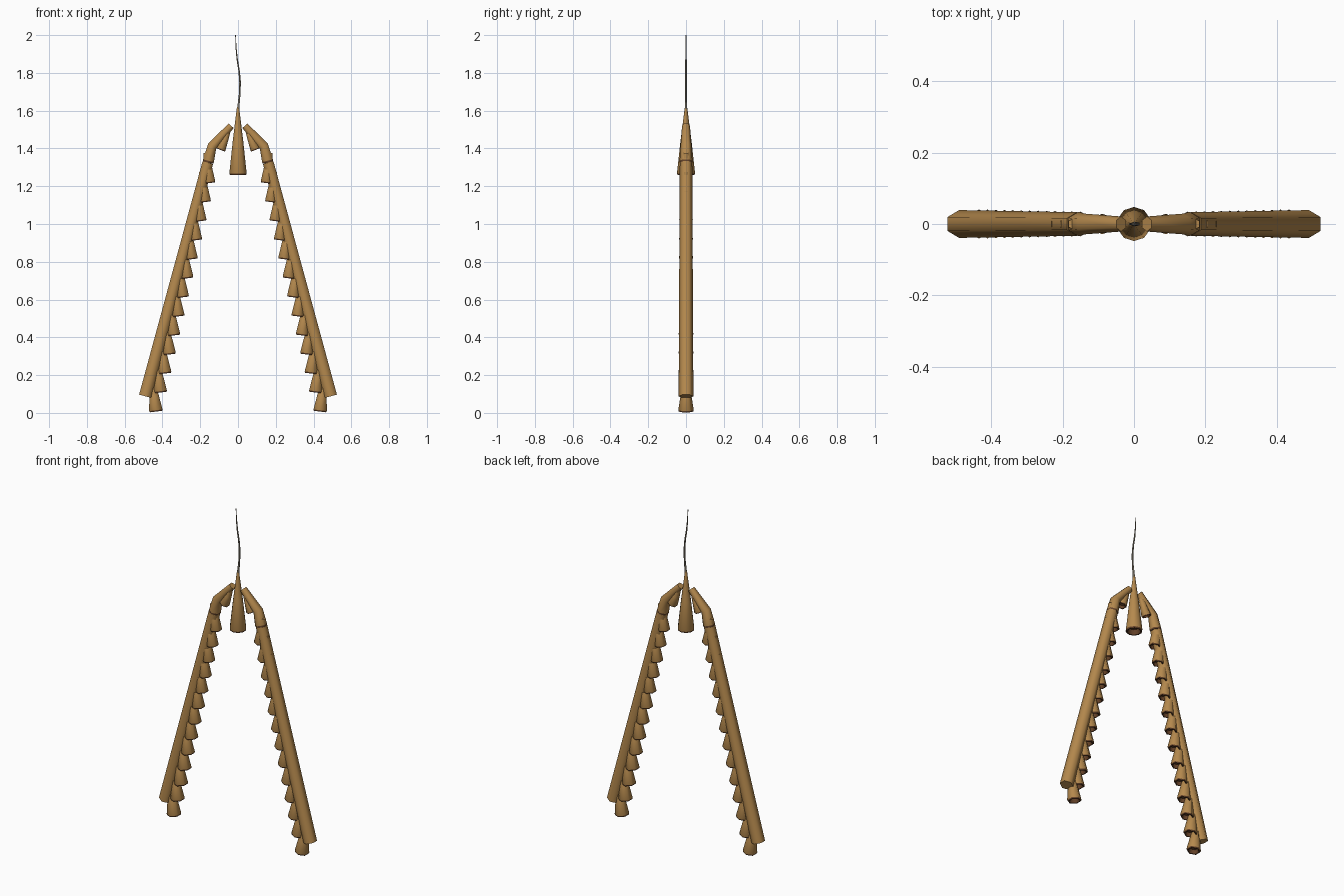
import bpy, bmesh, math
from mathutils import Vector

if "Cube" in bpy.data.objects:
    bpy.data.objects.remove(bpy.data.objects["Cube"], do_unlink=True)


def material(name, rgb, roughness=0.6):
    m = bpy.data.materials.new(name)
    m.diffuse_color = (*rgb, 1)
    m.use_nodes = True
    node = m.node_tree.nodes["Principled BSDF"]
    node.inputs["Base Color"].default_value = (*rgb, 1)
    node.inputs["Roughness"].default_value = roughness
    return m


TAN = material("warm tan", (0.46, 0.25, 0.075))
BROWN = material("dark brown", (0.13, 0.055, 0.022))
GREY = material("stem grey", (0.24, 0.21, 0.16))


def tube(name, path, radii, sides, mats, axis=None, dark_from=None):
    """Loft polygon rings along a path of (x, z) points, with closed ends."""
    pts = [Vector((x, 0, z)) for x, z in path]
    bm = bmesh.new()
    rings = []
    for i, (p, r) in enumerate(zip(pts, radii)):
        t = axis or (pts[min(i + 1, len(pts) - 1)] - pts[max(i - 1, 0)]).normalized()
        u = Vector((0, 1, 0))
        v = t.cross(u)
        angles = [math.tau * k / sides for k in range(sides)]
        rings.append([bm.verts.new(p + r * (u * math.cos(a) + v * math.sin(a))) for a in angles])
    for i in range(len(rings) - 1):
        a, b = rings[i], rings[i + 1]
        for k in range(sides):
            n = (k + 1) % sides
            f = bm.faces.new((a[k], a[n], b[n], b[k]))
            f.smooth = True
            if dark_from is not None and i >= dark_from:
                f.material_index = 1
    bm.faces.new(rings[0])
    end = bm.faces.new(rings[-1])
    if dark_from is not None:
        end.material_index = 1
    bmesh.ops.recalc_face_normals(bm, faces=bm.faces)
    mesh = bpy.data.meshes.new(name)
    bm.to_mesh(mesh)
    bm.free()
    for m in mats:
        mesh.materials.append(m)
    mesh.set_sharp_from_angle(angle=math.radians(62))
    obj = bpy.data.objects.new(name, mesh)
    bpy.context.collection.objects.link(obj)
    return obj


def bell(name, top, bottom, r_top, r, sides):
    """Tapered bell with a turned-in dark lip and a hollow mouth."""
    a, b = Vector(top), Vector(bottom)
    down = (b - a).normalized()
    path = [a, a.lerp(b, 0.5), b - down * r * 0.18, b, b, b - down * r * 0.6]
    radii = [r_top, r_top + (r - r_top) * 0.55, r, r * 0.93, r * 0.78, r * 0.6]
    tube(name, path, radii, sides, [TAN, BROWN], Vector((down.x, 0, down.y)), 2)


# Central bell and the wavy stem above it
bell("central_bell", (0, 1.62), (0, 1.26), 0.006, 0.048, 10)
stem = [(-0.013, 2.0), (-0.011, 1.94), (-0.004, 1.87), (0.006, 1.81), (0.011, 1.75),
        (0.009, 1.69), (0.004, 1.64), (0, 1.6)]
tube("top_stem", stem, [0.002, 0.003, 0.004, 0.0045, 0.005, 0.005, 0.006, 0.007], 6, [GREY])

BELLS = 13
for side, s in (("left", 1), ("right", -1)):
    # Long straight arm
    tube(f"{side}_arm", [(s * 0.16, 1.325), (s * 0.491, 0.088)], [0.033, 0.039], 6, [TAN])

    # Bent shoulder with a dark lower lip
    shoulder = [(s * 0.036, 1.52), (s * 0.137, 1.412), (s * 0.156, 1.335), (s * 0.158, 1.325)]
    tube(f"{side}_shoulder", shoulder, [0.021, 0.029, 0.034, 0.033], 6, [TAN, BROWN], None, 2)

    # Small bell under the shoulder
    bell(f"{side}_shoulder_bell", (s * 0.045, 1.51), (s * 0.092, 1.392), 0.012, 0.029, 6)

    # Row of hanging bells along the inside of the arm
    for i in range(BELLS):
        f = i / (BELLS - 1)
        x = 0.434 - 0.284 * f
        z = 0.007 + 1.21 * f
        bell(f"{side}_bell_{i + 1}", (s * (x + 0.02), z + 0.16), (s * x, z),
             0.016, 0.041 - 0.006 * f, 6)
